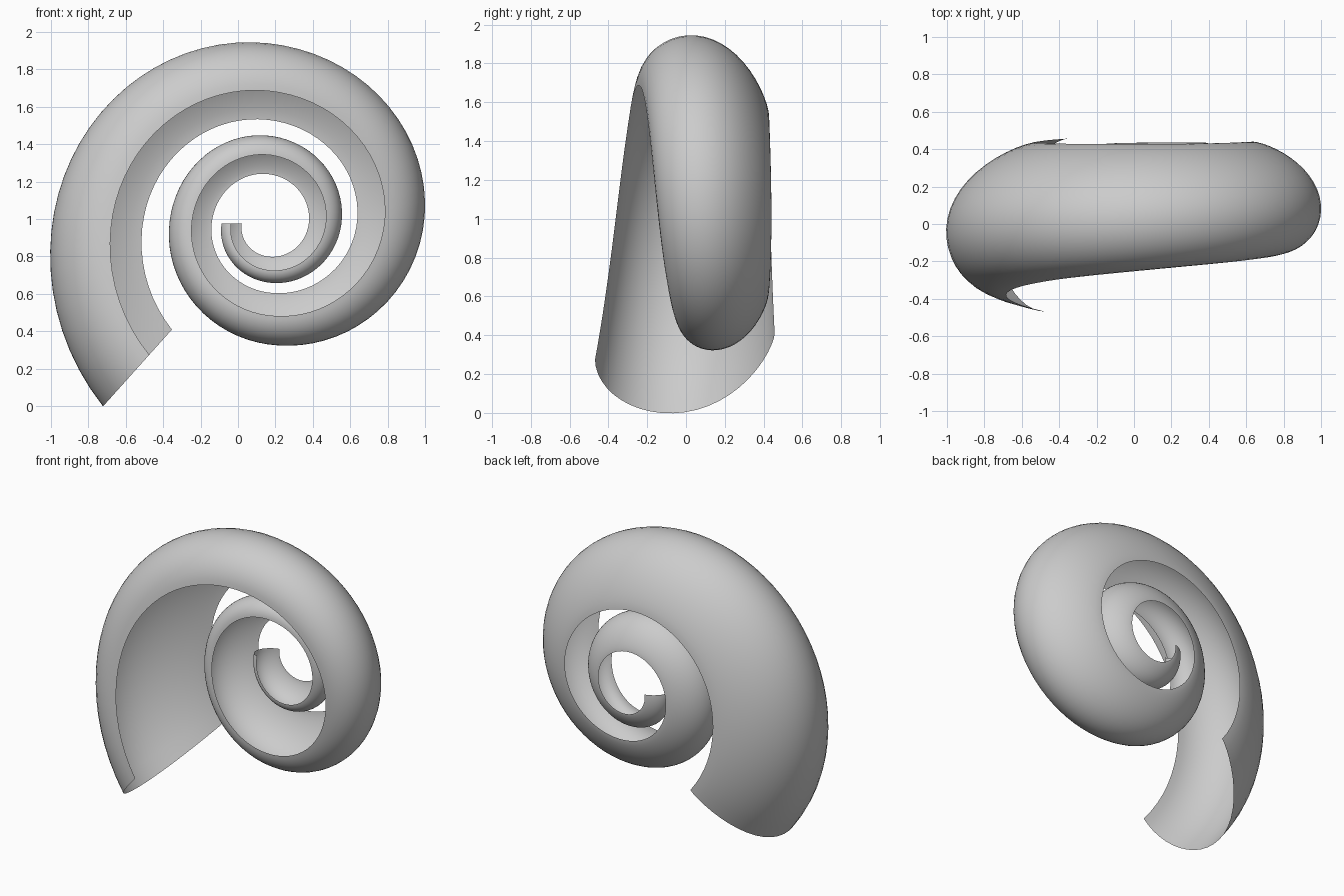
import bpy, bmesh, math

if "Cube" in bpy.data.objects:
    bpy.data.objects.remove(bpy.data.objects["Cube"])

CX, CZ = 0.155, 0.975          # spiral axis in the front view
# one value per quarter turn, clockwise, from straight down (phantom ends included)
RADII = [1.75, 1.473, 1.148, 0.965, 0.839, 0.645, 0.522, 0.471, 0.398, 0.314, 0.243, 0.195]
BACK_Y = [0.50, 0.477, 0.435, 0.428, 0.44, 0.422, 0.43, 0.435, 0.435, 0.435, 0.435, 0.435]
START, END = 41.9 / 90, 9.0    # quarter turns
RINGS, SEGS = 150, 24


def smooth(table, q):
    """Catmull-Rom through the quarter-turn values (q = 0 is table[1])."""
    i = min(int(q), len(table) - 4)
    t = q - i
    a, b, c, d = table[i:i + 4]
    return 0.5 * (2 * b + (c - a) * t + (2 * a - 5 * b + 4 * c - d) * t * t
                  + (3 * b - a - 3 * c + d) * t ** 3)


def bulge(u):
    """Height of the channel profile, steeper at the front (u=1) than the back."""
    s = math.sqrt(max(0.0, 1 - (2 * u - 1) ** 2))
    return s ** (1.35 - 0.25 * u)


US = [0.5 - 0.5 * math.cos(math.pi * j / SEGS) for j in range(SEGS + 1)]

# horn: open arched channel swept along a shrinking spiral
bm = bmesh.new()
rings = []
for i in range(RINGS + 1):
    f = i / RINGS
    q = START + (END - START) * f
    ang = math.radians(270 - 90 * q)
    R = math.exp(smooth([math.log(r) for r in RADII], q))
    yb = smooth(BACK_Y, q)
    w = (0.69 + 0.015 * max(0, 1 - f / 0.12)) * R
    front = 0.718 + 0.07 * min(1, f * 1.4)    # edge radii relative to the crest
    back = 0.58 - 0.025 * f
    base = [back + (front - back) * u for u in US]
    # scale the bulge so that the crest sits exactly at radius R
    k = min((1 - b) / bulge(u) for u, b in zip(US[1:-1], base[1:-1]))
    ring = []
    for u, b in zip(US, base):
        r = R * (b + k * bulge(u))
        ring.append(bm.verts.new((CX + r * math.cos(ang), yb - w * u, CZ + r * math.sin(ang))))
    rings.append(ring)
for a, b in zip(rings, rings[1:]):
    for j in range(SEGS):
        bm.faces.new((a[j], a[j + 1], b[j + 1], b[j]))

# make the outer side of the shell the front of its faces
bmesh.ops.recalc_face_normals(bm, faces=bm.faces)
bm.faces.ensure_lookup_table()
face = bm.faces[SEGS // 2]
c = face.calc_center_median()
if face.normal.x * (c.x - CX) + face.normal.z * (c.z - CZ) < 0:
    bmesh.ops.reverse_faces(bm, faces=bm.faces)

mesh = bpy.data.meshes.new("spiral_shell")
bm.to_mesh(mesh)
bm.free()
shell = bpy.data.objects.new("spiral_shell", mesh)
bpy.context.collection.objects.link(shell)
bpy.context.view_layer.objects.active = shell
shell.select_set(True)
bpy.ops.object.shade_smooth_by_angle(angle=math.radians(40))
